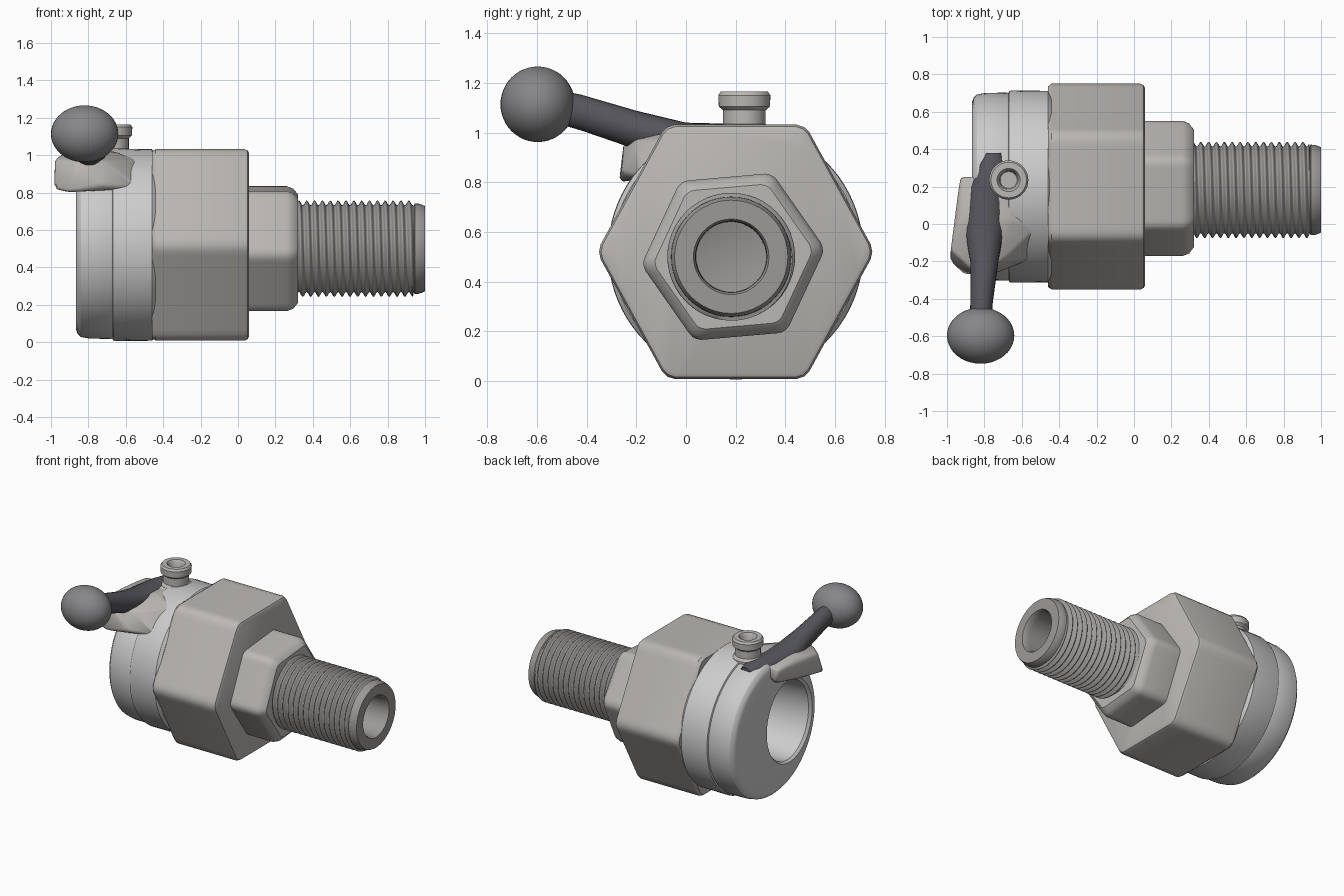
import bpy, bmesh
from math import sin, cos, pi, radians

if "Cube" in bpy.data.objects:
    bpy.data.objects.remove(bpy.data.objects["Cube"])

CY, CZ = 0.20, 0.52      # axis of the big body
TY, TZ = 0.182, 0.50     # axis of the threaded shank
STEEL = (0.50, 0.48, 0.455)
PALE = (0.58, 0.57, 0.55)
THREAD = (0.33, 0.32, 0.31)
DARK = (0.09, 0.09, 0.105)
KNOB = (0.24, 0.24, 0.25)


def finish(bm, name, colour, angle=30):
    bmesh.ops.recalc_face_normals(bm, faces=bm.faces[:])
    me = bpy.data.meshes.new(name)
    bm.to_mesh(me)
    bm.free()
    ob = bpy.data.objects.new(name, me)
    bpy.context.collection.objects.link(ob)
    mat = bpy.data.materials.new(name + "_metal")
    mat.diffuse_color = (*colour, 1)
    mat.use_nodes = True
    mat.node_tree.nodes["Principled BSDF"].inputs["Base Color"].default_value = mat.diffuse_color
    me.materials.append(mat)
    bpy.ops.object.select_all(action='DESELECT')
    ob.select_set(True)
    bpy.context.view_layer.objects.active = ob
    bpy.ops.object.shade_smooth_by_angle(angle=radians(angle))
    return ob


def loft(name, colour, rings, n=64, axis='x', shape=lambda s, a: 1.0, angle=30):
    """Skin rings of (position, centre u, centre v, radius u, radius v) along an axis."""
    bm = bmesh.new()
    rows = []
    for s, cu, cv, ru, rv in rings:
        row = []
        for i in range(n):
            a = 2 * pi * i / n
            k = shape(s, a)
            u, v = cu + ru * k * cos(a), cv + rv * k * sin(a)
            row.append(bm.verts.new({'x': (s, u, v), 'y': (u, s, v), 'z': (u, v, s)}[axis]))
        rows.append(row)
    for p, q in zip(rows, rows[1:]):
        for i in range(n):
            j = (i + 1) % n
            bm.faces.new((p[i], p[j], q[j], q[i]))
    bm.faces.new(rows[0])
    bm.faces.new(rows[-1])
    return finish(bm, name, colour, angle)


def concentric(cu, cv, profile, stretch=1.0):
    return [(s, cu, cv, r, r * stretch) for s, r in profile]


def hexagon(apothem, clip, turn=0.0):
    """Radius of a hexagon whose corners are rounded off at the clip radius."""
    return lambda s, a: min(apothem / cos((a - turn) % (pi / 3) - pi / 6), clip)


# Large hexagonal nut
loft("large_hex_nut", STEEL, concentric(CY, CZ, [
    (-0.46, 0.975), (-0.44, 1.0), (0.035, 1.0), (0.052, 0.985), (0.06, 0.955)], 1.055),
    n=120, shape=hexagon(0.485, 0.55))

# Small hexagonal shoulder, hollow so the shank passes into it
loft("small_hex_nut", STEEL, concentric(TY + 0.008, TZ, [
    (0.04, 1.0), (0.26, 1.0), (0.295, 0.96), (0.32, 0.87), (0.32, 0.6), (0.04, 0.6)]),
    n=120, shape=hexagon(0.322, 0.362, radians(5)))

# Threaded shank with helical ridges, plain tip and bore, in one skin
PITCH, X0, X1 = 0.042, 0.31, 0.94


def ridge(s, a):
    if s <= X0 or s >= X1:
        return 1.0
    return 1.0 + 0.055 * (1 - cos(2 * pi * s / PITCH - a))


steps = 150
thread = [(X0 + (X1 - X0) * i / steps, 0.232) for i in range(steps + 1)]
loft("threaded_shank", THREAD, concentric(TY, TZ, thread + [
    (0.945, 0.242), (0.965, 0.241), (0.982, 0.236), (1.0, 0.228),
    (1.0, 0.152), (0.985, 0.144), (0.945, 0.142), (0.30, 0.14)]),
    n=48, shape=ridge, angle=60)

# Rear body: collar step, end cap and offset rear hole in one skin
loft("rear_body", PALE, concentric(CY, CZ, [
    (-0.44, 0.495), (-0.46, 0.512), (-0.655, 0.514), (-0.668, 0.51), (-0.672, 0.50), (-0.68, 0.503),
    (-0.80, 0.50), (-0.84, 0.492), (-0.858, 0.475), (-0.866, 0.45)]) + [
    (-0.866, 0.03, 0.515, 0.265, 0.305), (-0.85, 0.035, 0.515, 0.25, 0.29),
    (-0.52, 0.06, 0.515, 0.23, 0.27)], n=80)

# Lever mounting lug over the top edge of the rear body
bm = bmesh.new()
for co in [(-0.93, 0.25, 0.99), (-0.91, 0.25, 0.88), (-0.70, 0.25, 1.01),
           (-0.98, -0.14, 0.98), (-0.985, -0.20, 0.82), (-0.91, -0.27, 0.80),
           (-0.86, -0.25, 0.97), (-0.72, -0.26, 0.84), (-0.71, -0.20, 0.97),
           (-0.52, -0.18, 0.82), (-0.52, -0.02, 0.97), (-0.93, 0.0, 1.01),
           (-0.66, 0.02, 1.02), (-0.93, 0.0, 0.84)]:
    bm.verts.new(co)
bmesh.ops.convex_hull(bm, input=bm.verts[:])
loose = [v for v in bm.verts if not v.link_faces]
bmesh.ops.delete(bm, geom=loose, context='VERTS')
bmesh.ops.bevel(bm, geom=bm.edges[:], offset=0.015, segments=2, affect='EDGES', profile=0.5)
finish(bm, "lever_lug", STEEL, 60)

# Lever arm
loft("lever_arm", DARK, [
    (-0.52, -0.82, 1.105, 0.058, 0.068), (-0.42, -0.815, 1.08, 0.06, 0.072),
    (-0.20, -0.80, 1.01, 0.075, 0.078), (0.0, -0.80, 0.965, 0.11, 0.075),
    (0.20, -0.785, 0.965, 0.095, 0.07), (0.32, -0.76, 0.98, 0.07, 0.045),
    (0.38, -0.75, 0.98, 0.04, 0.03)], n=24, axis='y', angle=50)

# Lever ball knob
bm = bmesh.new()
bmesh.ops.create_uvsphere(bm, u_segments=40, v_segments=24, radius=1)
for v in bm.verts:
    v.co = (-0.82 + 0.18 * v.co.x, -0.597 + 0.15 * v.co.y, 1.114 + 0.152 * v.co.z)
finish(bm, "lever_knob", KNOB, 60)

# Flanged nipple on top with a small socket
loft("top_nipple", STEEL, concentric(-0.67, 0.235, [
    (0.96, 0.105), (1.02, 0.105), (1.035, 0.086), (1.09, 0.086), (1.105, 0.103),
    (1.15, 0.105), (1.165, 0.095), (1.165, 0.062), (1.145, 0.05), (1.09, 0.045)]),
    n=40, axis='z')
